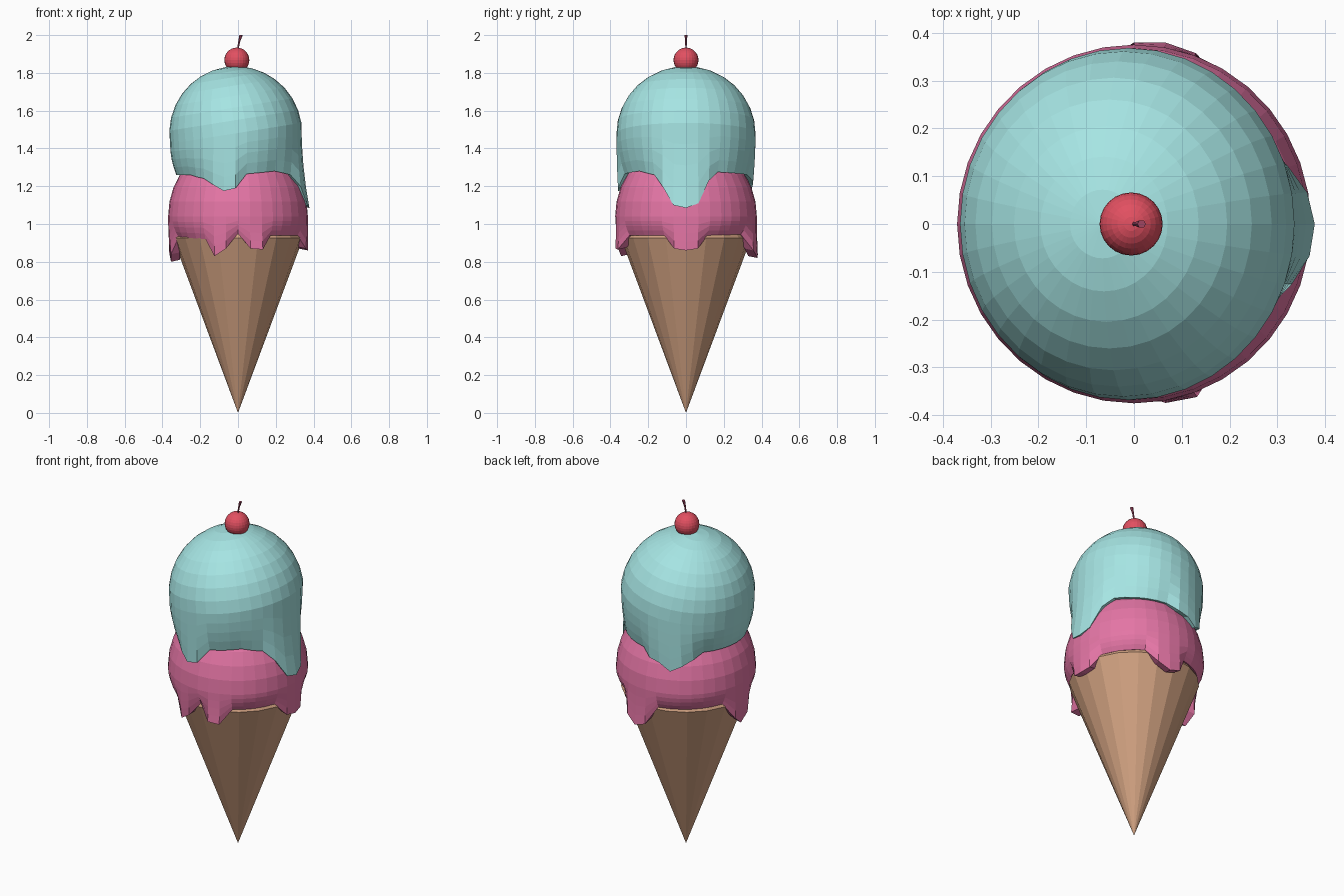
import bpy, bmesh
from math import sin, cos, pi, radians
from mathutils import Vector, Matrix

if "Cube" in bpy.data.objects:
    bpy.data.objects.remove(bpy.data.objects["Cube"])


def material(name, rgb):
    m = bpy.data.materials.new(name)
    m.diffuse_color = (*rgb, 1)
    m.use_nodes = True
    m.node_tree.nodes["Principled BSDF"].inputs["Base Color"].default_value = m.diffuse_color
    return m


def finish(bm, name, mat):
    bmesh.ops.recalc_face_normals(bm, faces=bm.faces)
    me = bpy.data.meshes.new(name)
    bm.to_mesh(me)
    bm.free()
    ob = bpy.data.objects.new(name, me)
    me.materials.append(mat)
    bpy.context.collection.objects.link(ob)
    return ob


def loft(name, rings, mat, start=None, end=None):
    """Skin equal-sized rings of points; close each end with a fan or a flat cap."""
    bm = bmesh.new()
    vs = [[bm.verts.new(p) for p in ring] for ring in rings]
    n = len(vs[0])
    for a, b in zip(vs, vs[1:]):
        for i in range(n):
            j = (i + 1) % n
            bm.faces.new((a[i], a[j], b[j], b[i]))
    for tip, ring in ((start, vs[0]), (end, vs[-1])):
        if tip is None:
            bm.faces.new(ring)
        else:
            t = bm.verts.new(tip)
            for i in range(n):
                bm.faces.new((t, ring[i], ring[(i + 1) % n]))
    return finish(bm, name, mat)


def sample(keys, deg):
    """Linear lookup of (edge height, edge radius) around the scoop."""
    ks = keys + [(keys[0][0] + 360, *keys[0][1:])]
    for (a0, z0, r0), (a1, z1, r1) in zip(ks, ks[1:]):
        if a0 <= deg <= a1:
            f = (deg - a0) / (a1 - a0)
            return z0 + (z1 - z0) * f, r0 + (r1 - r0) * f


def scoop(name, cx, zc, rx, ry, h, tilt, keys, cap_z, mat, n=36, top=8, low=4):
    rot = Matrix.Rotation(radians(tilt), 3, 'Y')

    def dome(phi, a):
        d = rot @ Vector((sin(phi) * cos(a), sin(phi) * sin(a), cos(phi)))
        return Vector((cx + d.x * rx, d.y * ry, zc + d.z * h))

    angs = [2 * pi * i / n for i in range(n)]
    rings = [[dome(pi / 2 * k / top, a) for a in angs] for k in range(1, top + 1)]
    # skirt running down to the dripping edge
    for k in range(1, low + 1):
        t, ring = k / low, []
        for i, a in enumerate(angs):
            z, r = sample(keys, i * 360 / n)
            p = rings[top - 1][i]
            e = Vector((cx + r * cos(a), r * sin(a), z))
            q = p.lerp(e, t * t)
            q.z = p.z + (e.z - p.z) * t
            ring.append(q)
        rings.append(ring)
    # thickness of the drips, then the hidden underside
    edge = rings[-1]
    rings.append([Vector((cx + (p.x - cx) * .87, p.y * .87, p.z + .01)) for p in edge])
    rings.append([Vector((cx + .27 * cos(a), .27 * sin(a), cap_z)) for a in angs])
    return loft(name, rings, mat, dome(0, 0), (cx, 0, cap_z))


def circle(r, z, n, x=0):
    return [(x + r * cos(2 * pi * i / n), r * sin(2 * pi * i / n), z) for i in range(n)]


wafer = material("wafer", (.64, .36, .22))
pink = material("pink_cream", (.78, .18, .38))
mint = material("mint_cream", (.38, .78, .77))
red = material("cherry_red", (.76, .08, .12))
dark = material("stem_red", (.35, .06, .12))

# Cone with a small bevelled rim
loft("cone", [circle(.345, .925, 20), circle(.33, .952, 20)], wafer,
     (0, 0, 0), (0, 0, .952))

# Lower scoop: (angle, edge height, edge radius)
pink_edge = [(0, .86, .37), (10, .87, .365), (20, .94, .335), (60, .945, .335),
             (70, .86, .38), (80, .82, .385), (90, .84, .38), (100, .94, .345),
             (160, .94, .335), (170, .85, .37), (180, .80, .355), (190, .84, .36),
             (200, .93, .335), (240, .92, .345), (250, .83, .365), (260, .87, .365),
             (270, .95, .335), (280, .87, .38), (290, .865, .385), (300, .94, .345),
             (340, .94, .335), (350, .87, .365)]
scoop("lower_scoop", 0, 1.04, .37, .375, .40, 0, pink_edge, .96, pink)

# Upper scoop, leaning a little to the left
mint_edge = [(0, 1.085, .39), (10, 1.11, .38), (20, 1.23, .355), (30, 1.275, .335),
             (80, 1.26, .33), (90, 1.225, .355), (100, 1.21, .36), (110, 1.17, .365),
             (120, 1.20, .36), (140, 1.26, .315), (220, 1.26, .315), (240, 1.24, .335),
             (260, 1.175, .365), (270, 1.19, .36), (280, 1.265, .33), (310, 1.28, .32),
             (330, 1.26, .335), (340, 1.20, .365), (350, 1.10, .385)]
scoop("upper_scoop", -.012, 1.48, .352, .368, .355, -9, mint_edge, 1.28, mint)

# Cherry and its stem
bm = bmesh.new()
bmesh.ops.create_uvsphere(bm, u_segments=24, v_segments=14, radius=.066,
                          matrix=Matrix.Translation((-.006, 0, 1.868)))
finish(bm, "cherry", red)
loft("cherry_stem", [circle(.004, 1.92, 6, -.002), circle(.005, 1.965, 6, .006),
                     circle(.009, 2.0, 6, .016)], dark)
